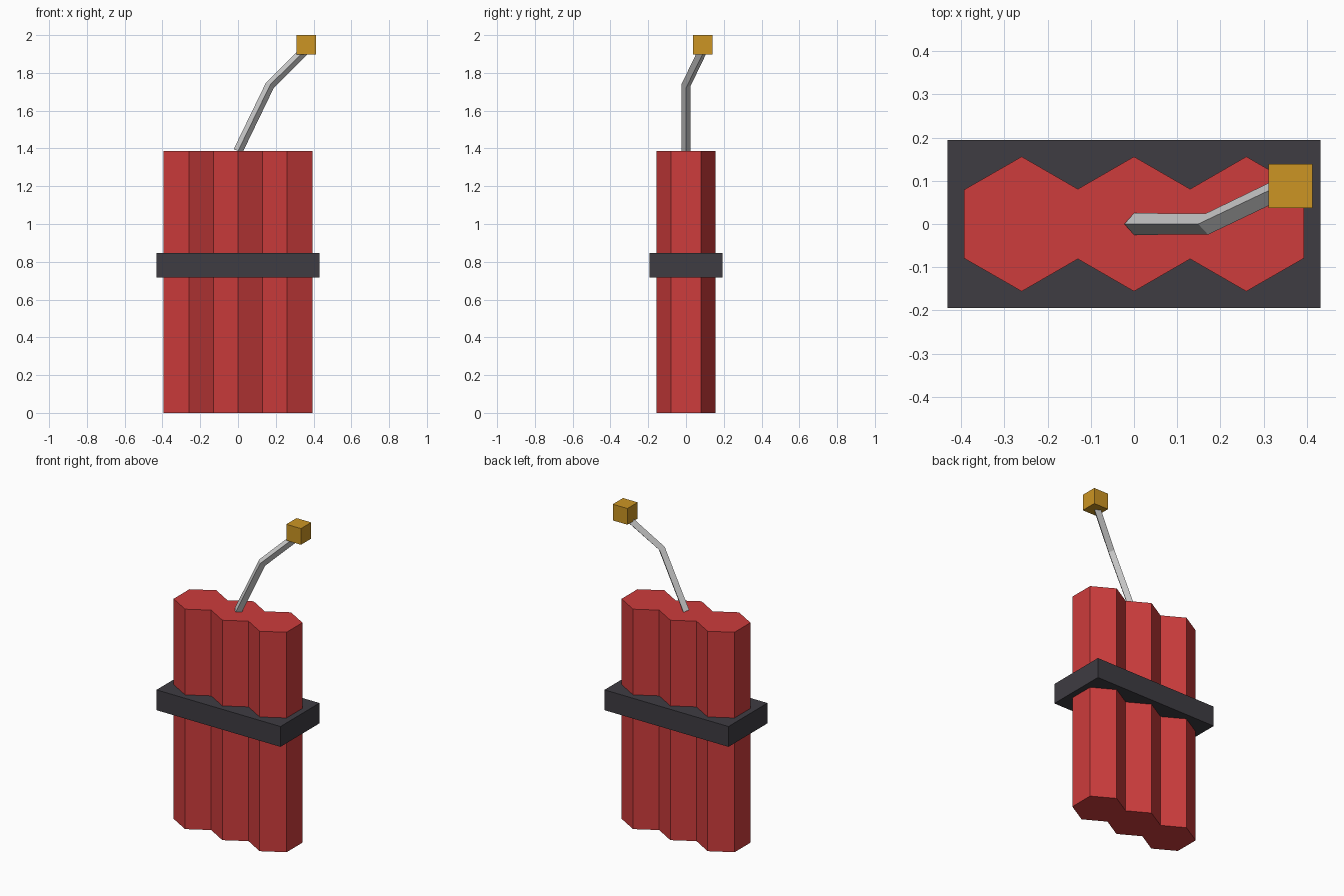
import bpy, bmesh
from mathutils import Vector

cube = bpy.data.objects.get("Cube")
if cube:
    bpy.data.objects.remove(cube, do_unlink=True)


def material(name, rgb):
    """Flat material from 0-255 display values, converted to linear."""
    lin = [((c / 255 + 0.055) / 1.055) ** 2.4 for c in rgb]
    mat = bpy.data.materials.new(name)
    mat.use_nodes = True
    mat.diffuse_color = (*lin, 1)
    bsdf = mat.node_tree.nodes["Principled BSDF"]
    bsdf.inputs["Base Color"].default_value = (*lin, 1)
    bsdf.inputs["Roughness"].default_value = 0.9
    return mat


def finish(name, bm, mat):
    bmesh.ops.recalc_face_normals(bm, faces=bm.faces)
    mesh = bpy.data.meshes.new(name)
    bm.to_mesh(mesh)
    bm.free()
    mesh.materials.append(mat)
    obj = bpy.data.objects.new(name, mesh)
    bpy.context.collection.objects.link(obj)
    return obj


def box(name, centre, size, mat):
    bm = bmesh.new()
    bmesh.ops.create_cube(bm, size=1)
    for v in bm.verts:
        v.co = Vector(a * b for a, b in zip(v.co, size)) + Vector(centre)
    return finish(name, bm, mat)


def tube(name, path, radius, mat):
    """Mitred four-sided tube along a path, with a ridge on top."""
    bm = bmesh.new()
    pts = [Vector(p) for p in path]
    rings = []
    for i, p in enumerate(pts):
        before = (p - pts[i - 1]).normalized() if i else Vector()
        after = (pts[i + 1] - p).normalized() if i < len(pts) - 1 else Vector()
        along = (before + after).normalized()
        up = Vector((0, 1, 0)).cross(along).normalized()
        side = along.cross(up)
        rings.append([bm.verts.new(p + d * radius) for d in (up, side, -up, -side)])
    for a, b in zip(rings, rings[1:]):
        for k in range(4):
            n = (k + 1) % 4
            bm.faces.new((a[k], a[n], b[n], b[k]))
    bm.faces.new(rings[0])
    bm.faces.new(rings[-1])
    return finish(name, bm, mat)


red = material("red paper", (205, 60, 60))
charcoal = material("charcoal strap", (62, 60, 66))
grey = material("grey cord", (202, 202, 202))
gold = material("gold spark", (204, 149, 35))

# Three joined hexagonal sticks, extruded from one zigzag outline
pitch, peak, valley, height = 0.26, 0.156, 0.081, 1.386
half = [(-0.394, 0.079), (-pitch, peak), (-pitch / 2, valley), (0, peak),
        (pitch / 2, valley), (pitch, peak), (0.394, 0.079)]
outline = half + [(x, -y) for x, y in reversed(half)]
bm = bmesh.new()
base = bm.faces.new([bm.verts.new((x, y, 0)) for x, y in outline])
top = bmesh.ops.extrude_face_region(bm, geom=[base], use_keep_orig=True)
bmesh.ops.translate(bm, vec=(0, 0, height),
                    verts=[g for g in top["geom"] if isinstance(g, bmesh.types.BMVert)])
finish("sticks", bm, red)

# Strap around the bundle
box("strap", (0, 0, 0.782), (0.864, 0.388, 0.128), charcoal)

# Bent fuse and its glowing tip
tube("fuse", [(0, 0, height), (0.169, 0, 1.735), (0.35, 0.087, 1.915)], 0.025, grey)
box("fuse_tip", (0.362, 0.088, 1.949), (0.102, 0.102, 0.102), gold)
